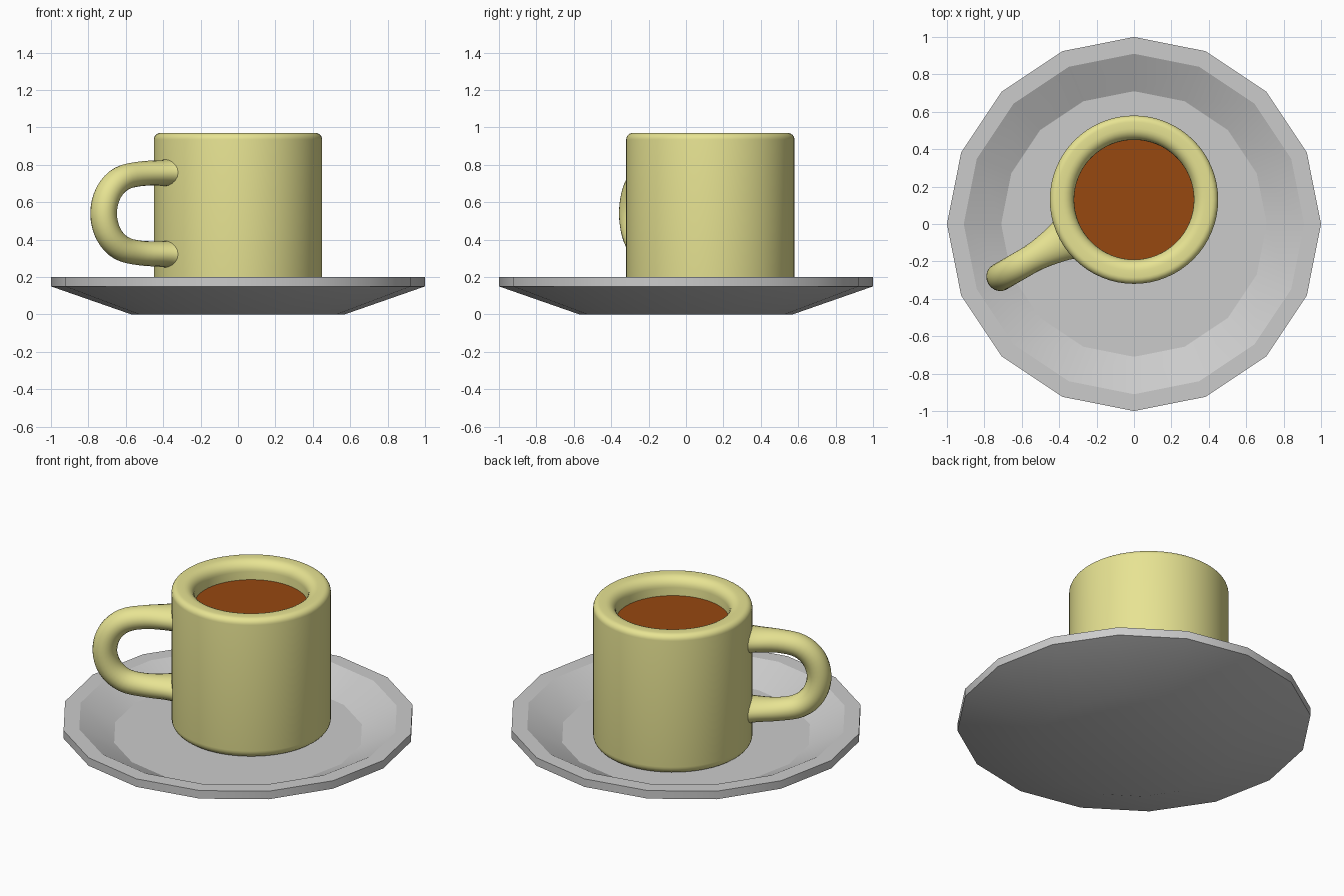
import bpy, bmesh, math
from mathutils import Vector

if "Cube" in bpy.data.objects:
    bpy.data.objects.remove(bpy.data.objects["Cube"])

CUP = Vector((0, 0.13, 0))


def finish(bm, name, angle, color=None):
    bmesh.ops.recalc_face_normals(bm, faces=bm.faces)
    me = bpy.data.meshes.new(name)
    bm.to_mesh(me)
    bm.free()
    ob = bpy.data.objects.new(name, me)
    bpy.context.collection.objects.link(ob)
    if color:
        mat = bpy.data.materials.get(color[0]) or bpy.data.materials.new(color[0])
        mat.diffuse_color = color[1]
        mat.use_nodes = True
        mat.node_tree.nodes["Principled BSDF"].inputs["Base Color"].default_value = mat.diffuse_color
        me.materials.append(mat)
    bpy.ops.object.select_all(action='DESELECT')
    ob.select_set(True)
    bpy.context.view_layer.objects.active = ob
    bpy.ops.object.shade_smooth_by_angle(angle=math.radians(angle))
    return ob


def skin(bm, rings):
    # bridge successive rings of points, cap both ends
    rings = [[bm.verts.new(p) for p in r] for r in rings]
    n = len(rings[0])
    for a, b in zip(rings, rings[1:]):
        for i in range(n):
            j = (i + 1) % n
            bm.faces.new((a[i], a[j], b[j], b[i]))
    bm.faces.new(rings[0])
    bm.faces.new(rings[-1])


def lathe(name, profile, sides, center, angle, color=None):
    bm = bmesh.new()
    turns = [2 * math.pi * i / sides for i in range(sides)]
    skin(bm, [[center + Vector((r * math.cos(t), r * math.sin(t), z)) for t in turns]
              for r, z in profile])
    return finish(bm, name, angle, color)


def arc(cr, cz, rad, a0, a1, steps=6):
    # rounded corner of a profile
    return [(cr + rad * math.cos(math.radians(a0 + (a1 - a0) * i / steps)),
             cz + rad * math.sin(math.radians(a0 + (a1 - a0) * i / steps)))
            for i in range(steps + 1)]


CREAM = ("cream_glaze", (0.80, 0.77, 0.29, 1))
BROWN = ("coffee_brown", (0.31, 0.065, 0.005, 1))

# Saucer: 16-sided dish
lathe("saucer", [(0.57, 0), (1, 0.15), (1, 0.2), (0.91, 0.2), (0.71, 0.1)],
      16, Vector(), 23)

# Mug body: rounded foot and rim, hollow inside
body = (arc(0.40, 0.15, 0.05, -90, 0) + arc(0.415, 0.935, 0.035, 0, 90)
        + arc(0.38, 0.91, 0.06, 90, 180) + [(0.32, 0.25)])
lathe("mug_body", body, 64, CUP, 35, CREAM)

# Coffee surface
lathe("coffee", [(0.322, 0.84), (0.322, 0.86)], 64, CUP, 30, BROWN)

# Handle: (distance from mug axis, height, half width, half thickness)
keys = [(0.38, 0.76, 0.14, 0.085), (0.46, 0.757, 0.105, 0.07), (0.60, 0.752, 0.078, 0.066),
        (0.72, 0.725, 0.075, 0.068), (0.80, 0.65, 0.075, 0.07), (0.83, 0.54, 0.075, 0.07)]
keys += [(d, 1.08 - z, w, t) for d, z, w, t in reversed(keys[:-1])]
keys = [Vector(k) for k in keys]
out = Vector((-math.cos(math.radians(30)), -0.5, 0))
side = Vector((-out.y, out.x, 0))
stations = []
for i in range(len(keys) - 1):
    p0, p1, p2 = keys[max(i - 1, 0)], keys[i], keys[i + 1]
    p3 = keys[min(i + 2, len(keys) - 1)]
    for s in range(4):
        t = s / 4
        stations.append(0.5 * (2 * p1 + (p2 - p0) * t + (2 * p0 - 5 * p1 + 4 * p2 - p3) * t * t
                               + (3 * p1 - p0 - 3 * p2 + p3) * t ** 3))
stations.append(keys[-1])
rings = []
for i, k in enumerate(stations):
    d = stations[min(i + 1, len(stations) - 1)] - stations[max(i - 1, 0)]
    tangent = (out * d[0] + Vector((0, 0, d[1]))).normalized()
    normal = tangent.cross(side)
    c = CUP + out * k[0] + Vector((0, 0, k[1]))
    rings.append([c + side * k[2] * math.cos(a) + normal * k[3] * math.sin(a)
                  for a in (2 * math.pi * j / 20 for j in range(20))])
bm = bmesh.new()
skin(bm, rings)
finish(bm, "mug_handle", 40, CREAM)
